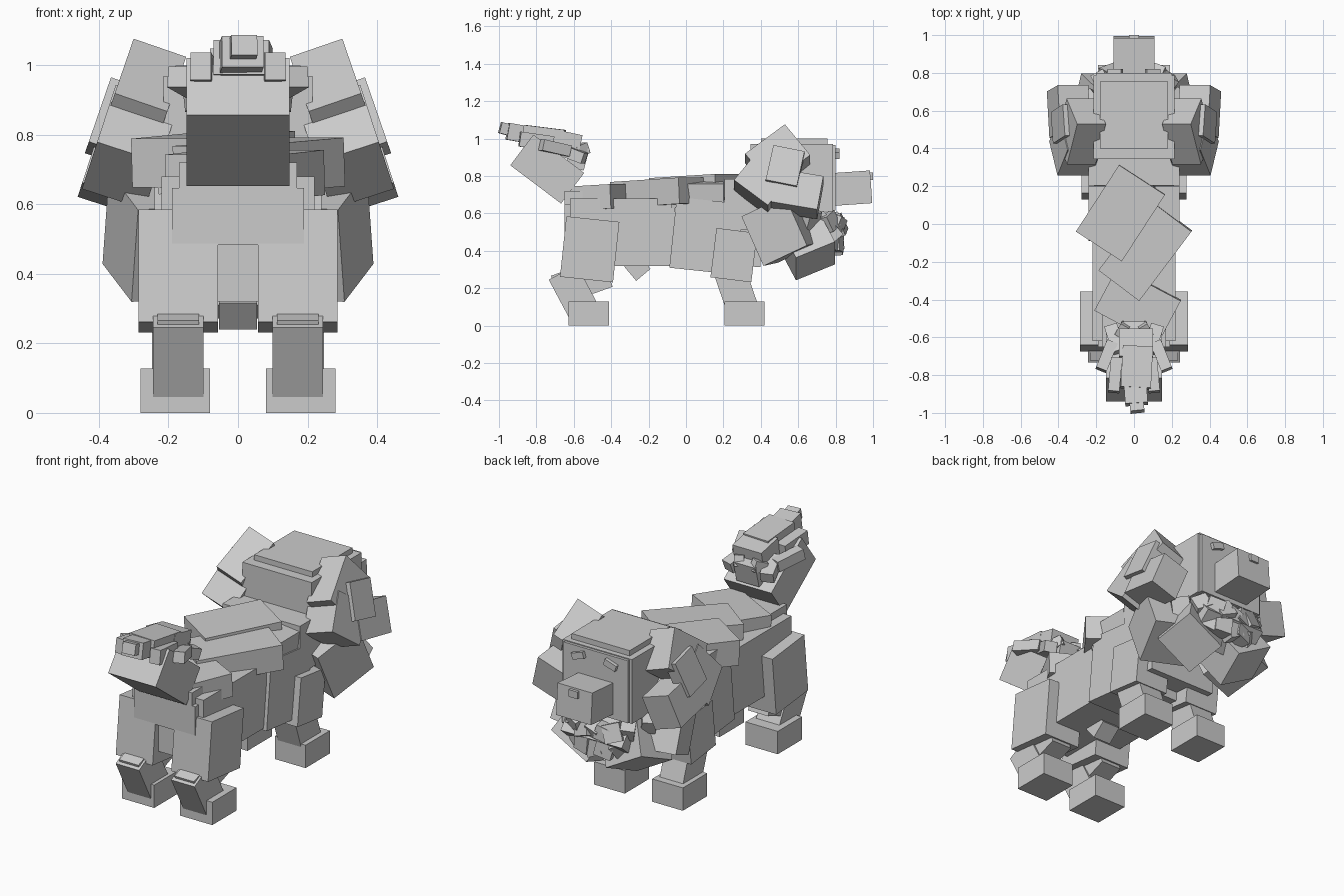
import bpy
import math
import random
from mathutils import Euler, Matrix, Vector

random.seed(4)
if "Cube" in bpy.data.objects:
    bpy.data.objects.remove(bpy.data.objects["Cube"])

# One plain stone grey for the whole figure
grey = bpy.data.materials.new("plain_grey")
grey.use_nodes = True
grey.diffuse_color = (.6, .6, .6, 1)
grey.node_tree.nodes["Principled BSDF"].inputs["Base Color"].default_value = grey.diffuse_color

CORNER_FACES = ((0, 1, 3, 2), (4, 6, 7, 5), (0, 4, 5, 1),
                (2, 3, 7, 6), (0, 2, 6, 4), (1, 5, 7, 3))


def box(name, at, size, tilt=0, roll=0, turn=0):
    """Rotated block: tilt about x, roll about y, turn about z, in degrees."""
    spin = Euler([math.radians(angle) for angle in (tilt, roll, turn)]).to_matrix().to_4x4()
    placement = Matrix.Translation(at) @ spin
    half = Vector(size) / 2
    signs = (-1, 1)
    corners = [placement @ Vector((half.x * a, half.y * b, half.z * c))
               for a in signs for b in signs for c in signs]
    mesh = bpy.data.meshes.new(name)
    mesh.from_pydata(corners, [], CORNER_FACES)
    mesh.materials.append(grey)
    part = bpy.data.objects.new(name, mesh)
    bpy.context.collection.objects.link(part)
    return part


def pair(name, at, size, tilt=0, roll=0, turn=0):
    """Matching blocks on the left (+x) and right sides."""
    x, y, z = at
    box("left_" + name, (x, y, z), size, tilt, roll, turn)
    box("right_" + name, (-x, y, z), size, tilt, -roll, -turn)


# Hind legs
pair("hind_foot", at=(.18, -.52, .064), size=(.2, .215, .128))
pair("hind_shin", at=(.172, -.6, .175), size=(.145, .17, .25), tilt=28)
pair("hind_hock", at=(.172, -.64, .275), size=(.12, .16, .04), tilt=20)
pair("hind_ankle", at=(.172, -.51, .24), size=(.125, .2, .14), tilt=20)
pair("hind_thigh", at=(.172, -.515, .408), size=(.228, .285, .325), tilt=-6)

# Front legs
pair("front_foot", at=(.18, .313, .064), size=(.19, .215, .128))
pair("front_shin", at=(.175, .275, .17), size=(.145, .17, .28), tilt=19)
pair("front_upper_leg", at=(.172, .256, .377), size=(.21, .22, .265), tilt=-7)

# Body blocks
box("hindquarters", at=(0, -.34, .5), size=(.44, .56, .36))
box("rump", at=(0, -.58, .565), size=(.38, .14, .165))
box("rump_top", at=(0, -.53, .665), size=(.34, .24, .11))
box("rib_cage", at=(0, .11, .48), size=(.48, .36, .38), tilt=-6)
box("chest", at=(0, .3, .5), size=(.42, .22, .36), tilt=-4)
box("withers", at=(0, .3, .65), size=(.48, .19, .27))
box("belly_tuft", at=(0, -.26, .31), size=(.11, .1, .1), tilt=40)

# Overlapping plates of fur along the back
box("shoulder_plate", at=(-.07, .06, .73), size=(.29, .42, .14), tilt=3, turn=-33)
box("middle_plate", at=(.06, -.14, .71), size=(.27, .46, .14), tilt=3, turn=-37)
box("loin_plate", at=(.02, -.43, .685), size=(.38, .26, .13), tilt=3, turn=-28)
pair("flank_plate", at=(.17, .06, .7), size=(.13, .28, .13), roll=6)

# Tail block and the curls over it
box("tail", at=(0, -.742, .837), size=(.295, .34, .205), tilt=-37)
box("tail_tip", at=(.015, -.96, 1.05), size=(.075, .07, .06), tilt=-15, turn=6)
box("tail_end", at=(.01, -.9, 1.03), size=(.12, .11, .09), tilt=-10, turn=4)
box("tail_crest", at=(.015, -.76, 1.01), size=(.16, .22, .1), tilt=-7, turn=-3)
box("tail_back", at=(.01, -.64, .97), size=(.18, .15, .13), tilt=-12)
box("tail_root", at=(0, -.58, .9), size=(.14, .1, .12), tilt=-15)
pair("tail_side_curl", at=(.1, -.8, .985), size=(.06, .18, .08), tilt=-8, turn=5)
pair("tail_outer_curl", at=(.145, -.7, .95), size=(.06, .16, .06), tilt=-12, turn=22)
pair("tail_low_curl", at=(.1, -.61, .92), size=(.07, .15, .06), tilt=-20, turn=-18)
pair("tail_small_curl", at=(.06, -.56, .94), size=(.05, .07, .06), tilt=20, turn=30)

# Head, crown and muzzle
box("head", at=(0, .565, .79), size=(.43, .44, .36))
box("crown", at=(0, .578, .98), size=(.36, .355, .04))
box("face", at=(0, .76, .79), size=(.4, .08, .35))
box("muzzle", at=(0, .885, .735), size=(.216, .21, .175), tilt=4)
box("nose", at=(0, .98, .8), size=(.054, .04, .04))
pair("eye", at=(.1, .805, .92), size=(.075, .03, .035), roll=18)

# Broad ears hanging outward, made of overlapping slabs
pair("ear_top", at=(.28, .49, .89), size=(.16, .27, .22), tilt=38, roll=-19)
pair("ear_back", at=(.31, .415, .765), size=(.19, .23, .22), tilt=-38, roll=-18)
pair("ear_patch", at=(.37, .53, .845), size=(.07, .17, .2), tilt=-12, roll=-19)
pair("ear_flap", at=(.345, .595, .705), size=(.17, .25, .19), tilt=-10, roll=-18)

# Neck, slanting chest ruff and chin
pair("neck_side", at=(.22, .51, .515), size=(.25, .27, .29), tilt=24, roll=4, turn=-18)
pair("ruff", at=(.15, .65, .425), size=(.25, .23, .2), tilt=25, roll=-29)
box("chin", at=(0, .7, .5), size=(.38, .2, .2), tilt=40)

# Beard curls wrapping around the jaw below the muzzle
for row, count in enumerate((9, 7)):
    for index in range(count):
        across = 2 * index / (count - 1) - 1
        spot = (across * (.23 - .04 * row),
                .81 - .15 * across ** 4 - .01 * row,
                .53 + .04 * across ** 2 - .09 * row)
        width = random.uniform(.07, .1)
        box("beard_curl", spot, (width, .07, width),
            tilt=random.uniform(-30, 30), roll=random.uniform(-35, 35),
            turn=-40 * across)
